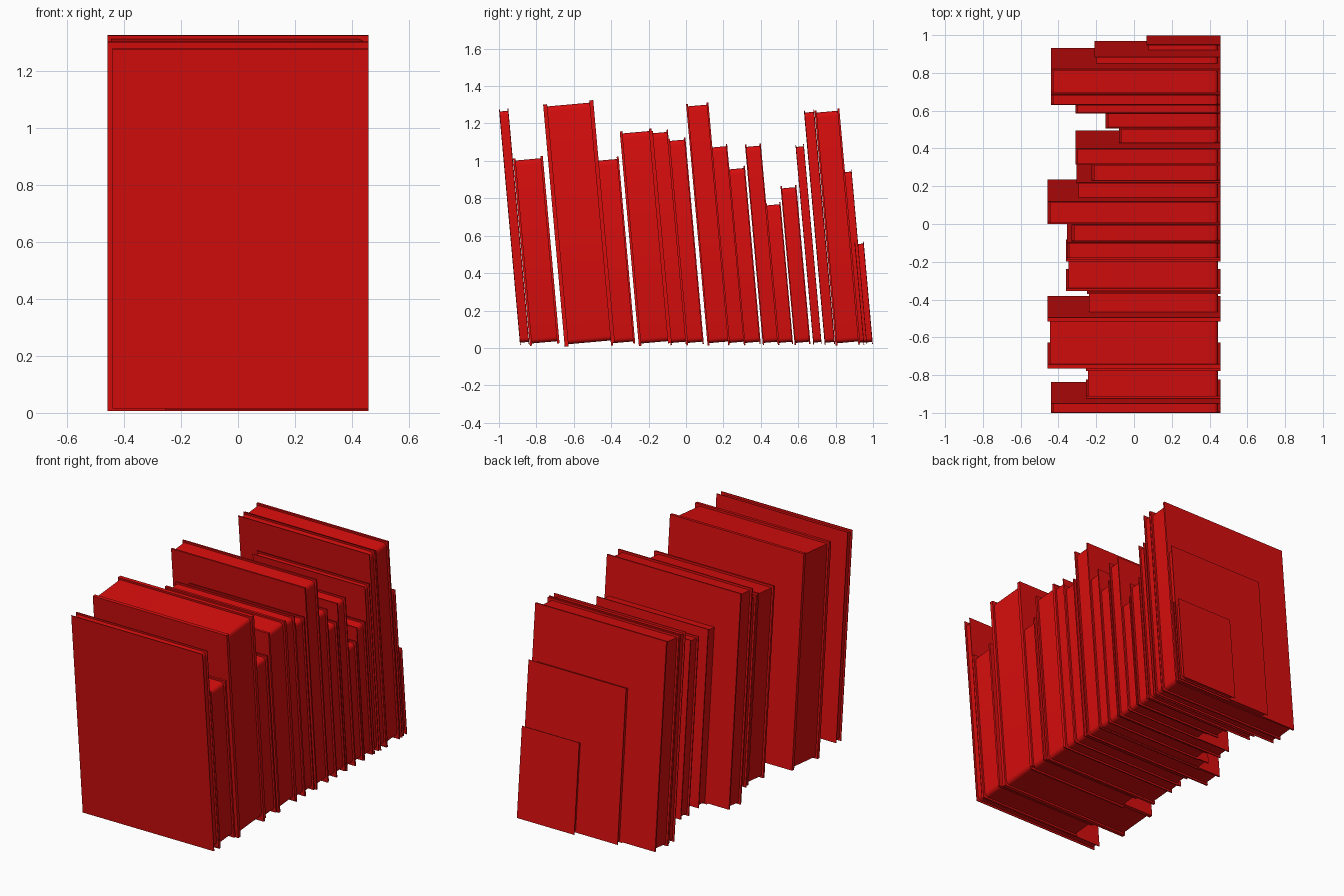
import bpy
import bmesh
import math
from mathutils import Matrix, Vector

cube = bpy.data.objects.get("Cube")
if cube:
    bpy.data.objects.remove(cube, do_unlink=True)

RED = (0.68, 0.004, 0.004, 1.0)
red = bpy.data.materials.new("book red")
red.use_nodes = True
red.diffuse_color = RED
red.node_tree.nodes["Principled BSDF"].inputs["Base Color"].default_value = RED

LEAN = math.radians(5.1)
SPINE_X = 0.457     # all spines line up here
BASE_Z = 0.018      # height of the middle of each book's foot
INSET = 0.012       # how far the pages sit inside the covers

# top left y, top right y, top height, fore edge x
BOOKS = [
    (-1.0, -0.95, 1.278, -0.44), (-0.925, -0.765, 1.02, -0.255),
    (-0.765, -0.495, 1.313, -0.458), (-0.49, -0.36, 1.017, -0.25),
    (-0.355, -0.185, 1.165, -0.36), (-0.185, -0.097, 1.163, -0.355),
    (-0.095, -0.003, 1.122, -0.33), (0.0, 0.12, 1.308, -0.458),
    (0.13, 0.22, 1.087, -0.305), (0.225, 0.315, 0.97, -0.225),
    (0.315, 0.40, 1.09, -0.31), (0.425, 0.505, 0.777, -0.08),
    (0.505, 0.59, 0.868, -0.15), (0.585, 0.63, 1.088, -0.31),
    (0.63, 0.685, 1.272, -0.44), (0.687, 0.82, 1.275, -0.44),
    (0.84, 0.885, 0.953, -0.21), (0.90, 0.95, 0.568, 0.065),
]


def add_box(bm, low, high):
    """Add a box between two corners and return its edges."""
    low, high = Vector(low), Vector(high)
    move = Matrix.Translation((low + high) / 2) @ Matrix.Diagonal((*(high - low), 1))
    verts = bmesh.ops.create_cube(bm, size=1, matrix=move)["verts"]
    return {e for v in verts for e in v.link_edges}


def make_book(name, y0, y1, top, fore_x):
    thick = (y1 - y0) * math.cos(LEAN)
    height = (top - BASE_Z) / math.cos(LEAN)
    half = thick / 2
    board = 0.08 * thick
    bm = bmesh.new()
    # page block with rounded corners at the spine end
    edges = add_box(bm, (fore_x + INSET, board - half, INSET),
                    (SPINE_X - INSET, half - board, height - INSET))
    corners = [e for e in edges if all(v.co.x > SPINE_X - INSET - 0.001 for v in e.verts)
               and abs(e.verts[0].co.z - e.verts[1].co.z) < 0.001
               and abs(e.verts[0].co.y - e.verts[1].co.y) > 0.001]
    bmesh.ops.bevel(bm, geom=corners, offset=0.025, segments=4,
                    profile=0.5, affect='EDGES')
    # two cover boards
    for a, b in ((-half, board - half), (half - board, half)):
        add_box(bm, (fore_x, a, 0), (SPINE_X, b, height))
    mesh = bpy.data.meshes.new(name)
    bm.to_mesh(mesh)
    bm.free()
    mesh.materials.append(red)
    book = bpy.data.objects.new(name, mesh)
    foot_y = (y0 + y1) / 2 + math.sin(LEAN) * height
    book.location = (0, foot_y, BASE_Z)
    book.rotation_euler = (LEAN, 0, 0)
    bpy.context.collection.objects.link(book)
    return book


bpy.ops.object.select_all(action='DESELECT')
for i, spec in enumerate(BOOKS, 1):
    book = make_book(f"book_{i:02d}", *spec)
    book.select_set(True)
    bpy.context.view_layer.objects.active = book
bpy.ops.object.shade_smooth_by_angle(angle=math.radians(35))
